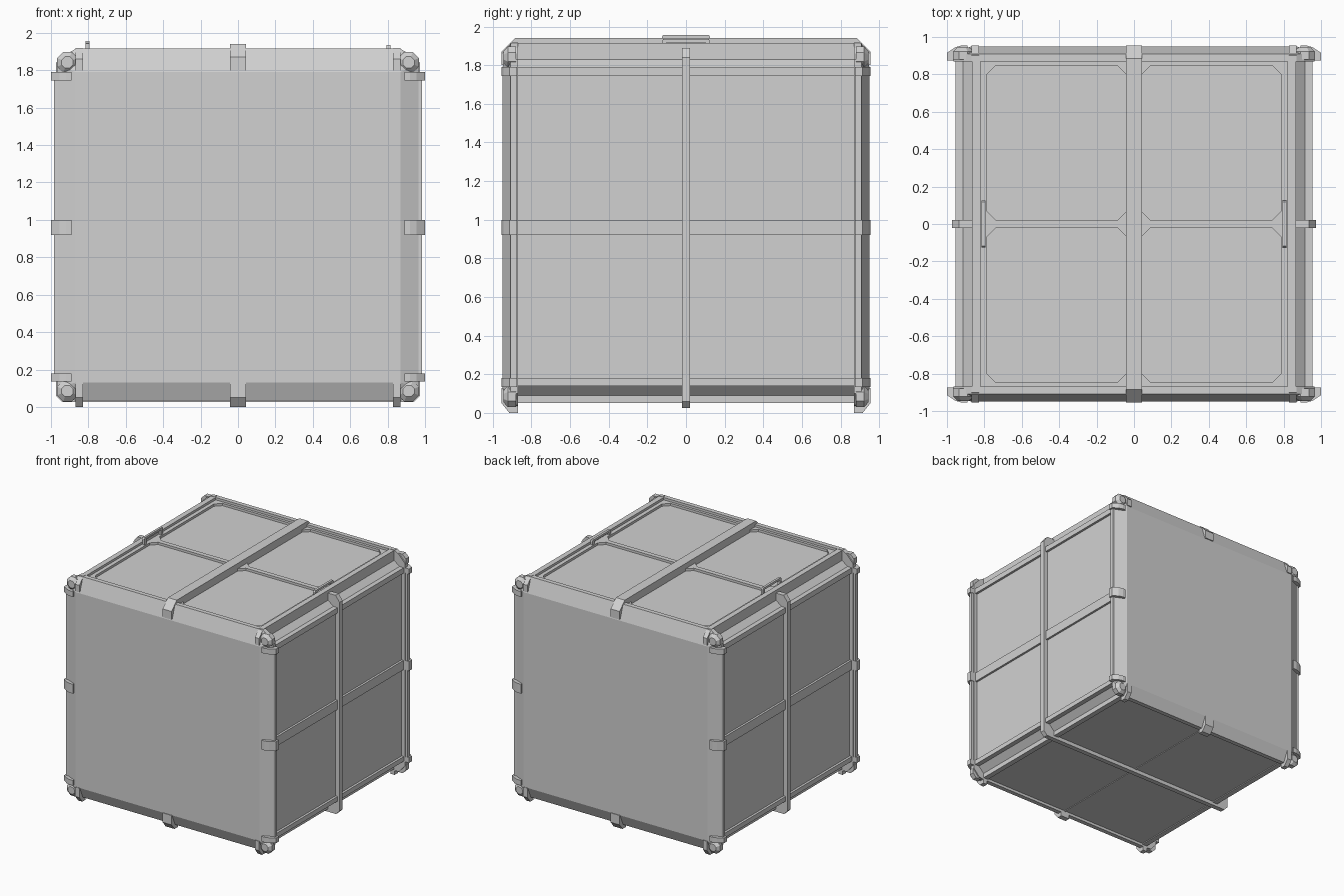
import bpy, bmesh, math
from mathutils import Vector

if "Cube" in bpy.data.objects:
    bpy.data.objects.remove(bpy.data.objects["Cube"])

gray = bpy.data.materials.new("plain gray")
gray.diffuse_color = (0.64, 0.64, 0.64, 1)
gray.use_nodes = True
gray.node_tree.nodes["Principled BSDF"].inputs["Base Color"].default_value = gray.diffuse_color

X, Y, XY, ONE = [(1, 1), (-1, 1)], [(1, 1), (1, -1)], \
    [(1, 1), (-1, 1), (1, -1), (-1, -1)], [(1, 1)]


def finish(bm, name):
    bmesh.ops.recalc_face_normals(bm, faces=bm.faces)
    me = bpy.data.meshes.new(name)
    bm.to_mesh(me)
    bm.free()
    me.materials.append(gray)
    ob = bpy.data.objects.new(name, me)
    bpy.context.collection.objects.link(ob)
    return ob


def solids(name, shapes, signs):
    """Convex solids, each given by its corner points, mirrored by the sign pairs."""
    bm = bmesh.new()
    for pts in shapes:
        for sx, sy in signs:
            part = bmesh.new()
            for p in pts:
                part.verts.new((p[0] * sx, p[1] * sy, p[2]))
            res = bmesh.ops.convex_hull(part, input=part.verts)
            junk = [v for v in part.verts if not v.link_faces]
            bmesh.ops.delete(part, geom=junk, context='VERTS')
            bmesh.ops.dissolve_limit(part, angle_limit=0.01,
                                     verts=part.verts, edges=part.edges)
            bmesh.ops.recalc_face_normals(part, faces=part.faces)
            tmp = bpy.data.meshes.new("part")
            part.to_mesh(tmp)
            part.free()
            bm.from_mesh(tmp)
            bpy.data.meshes.remove(tmp)
    return finish(bm, name)


def box(x0, x1, y0, y1, z0, z1):
    return [(x, y, z) for x in (x0, x1) for y in (y0, y1) for z in (z0, z1)]


def along_x(prof, x0, x1):
    return [(x, y, z) for x in (x0, x1) for y, z in prof]


def along_y(prof, y0, y1):
    return [(x, y, z) for y in (y0, y1) for x, z in prof]


def along_z(prof, z0, z1):
    return [(x, y, z) for z in (z0, z1) for x, y in prof]


# Core: stepped side profile run from end to end, with recessed lid and base
half = [(0.79, 0.058), (0.82, 0.058), (0.82, 0.05), (0.865, 0.05), (0.865, 0.09),
        (0.915, 0.14), (0.955, 0.14), (0.955, 0.18), (0.935, 0.18),
        (0.935, 1.745), (0.955, 1.745), (0.955, 1.79), (0.915, 1.79),
        (0.865, 1.83), (0.865, 1.915), (0.82, 1.915), (0.82, 1.875)]
bm = bmesh.new()
face = bm.faces.new([bm.verts.new((x, -0.9, z)) for x, z in half] +
                    [bm.verts.new((-x, -0.9, z)) for x, z in reversed(half)])
ext = bmesh.ops.extrude_face_region(bm, geom=[face])
bmesh.ops.translate(bm, vec=(0, 1.8, 0),
                    verts=[v for v in ext["geom"] if isinstance(v, bmesh.types.BMVert)])
finish(bm, "core")

# End walls: flat plate with sloped border and cut corners
rim = [(0.965, 0.10), (0.965, 1.83), (0.91, 1.89), (0.868, 1.915),
       (0.868, 0.035), (0.91, 0.04)]
rim += [(-x, z) for x, z in rim]
wall = [(x, 0.95, z) for x in (-0.87, 0.87) for z in (0.13, 1.79)]
solids("end_wall", [wall + along_y(rim, 0.87, 0.908)], Y)

# Corner knobs
knobs = []
for cz in (1.842, 0.085):
    octagon = [(0.912 + 0.06 * math.cos(math.radians(22.5 + 45 * i)),
                cz + 0.06 * math.sin(math.radians(22.5 + 45 * i))) for i in range(8)]
    inner = [(0.912 + (x - 0.912) * 0.55, 0.945, cz + (z - cz) * 0.55) for x, z in octagon]
    knobs.append(along_y(octagon, 0.88, 0.922) + inner)
solids("corner_knob", knobs, XY)

# Clips wrapping the upright edges
clip = [(0.89, 0.875), (1.0, 0.875), (1.0, 0.915), (0.955, 0.945),
        (0.92, 0.955), (0.89, 0.955)]
solids("upright_edge_clip", [along_z(clip, a, b) for a, b in
                             ((0.135, 0.18), (0.92, 1.0), (1.745, 1.79))], XY)

# Clips wrapping the upper and lower end edges
top_clip = [(0.87, 1.80), (0.955, 1.80), (0.955, 1.86), (0.9, 1.918), (0.87, 1.918)]
low_clip = [(0.87, 0.13), (0.955, 0.13), (0.955, 0.05), (0.915, 0.0), (0.87, 0.0)]
solids("end_edge_clip", [along_x(top_clip, 0.828, 0.868),
                         along_x(low_clip, 0.828, 0.868)], XY)
solids("lower_centre_clip", [along_x(low_clip, -0.042, 0.042)], Y)
solids("upper_centre_clip", [along_x([(0.86, 1.80), (0.955, 1.80), (0.955, 1.87),
                                      (0.885, 1.94), (0.86, 1.94)], -0.042, 0.042)], Y)

# Lid: centre beam, frame bars and corner gussets around four sunken panels
solids("lid_beam", [box(-0.042, 0.042, -0.87, 0.87, 1.87, 1.94)], ONE)
lid = [box(0.787, 0.822, 0, 0.872, 1.865, 1.895),
       box(0.04, 0.79, 0.848, 0.872, 1.865, 1.895),
       box(0.04, 0.79, 0, 0.02, 1.865, 1.895)]
for cx, dx in ((0.04, 1), (0.788, -1)):
    for cy, dy in ((0.019, 1), (0.849, -1)):
        lid.append(along_z([(cx, cy), (cx + 0.05 * dx, cy), (cx, cy + 0.05 * dy)],
                           1.865, 1.895))
solids("lid_frame", lid, XY)

# Side posts, bands and upright straps
solids("side_post", [box(0.92, 0.985, 0.878, 0.908, 0.16, 1.765)], XY)
solids("side_band", [box(0.92, 0.953, -0.89, 0.89, 0.92, 1.0)], X)
strap = [(0.86, 0.03), (0.94, 0.026), (0.973, 0.06), (0.973, 1.84),
         (0.935, 1.89), (0.86, 1.89)]
solids("side_strap", [along_y(strap, -0.021, 0.021)], X)

# Base strap and seam
solids("base_strap", [box(-0.92, 0.92, -0.021, 0.021, 0.026, 0.08)], ONE)
solids("base_seam", [box(-0.006, 0.006, -0.88, 0.88, 0.052, 0.07)], ONE)


# Handles: low loops standing on the lid edges
def handle(name, side, top):
    x0, x1 = sorted((side * 0.795, side * 0.815))
    bar = [(-0.125, top - 0.012), (-0.118, top), (0.118, top), (0.125, top - 0.012),
           (0.118, top - 0.018), (-0.118, top - 0.018)]
    shapes = [along_x(bar, x0, x1)]
    shapes += [box(x0, x1, min(s * 0.1, s * 0.123), max(s * 0.1, s * 0.123),
                   1.88, top - 0.008) for s in (-1, 1)]
    solids(name, shapes, ONE)


handle("left_handle", -1, 1.957)
handle("right_handle", 1, 1.935)
